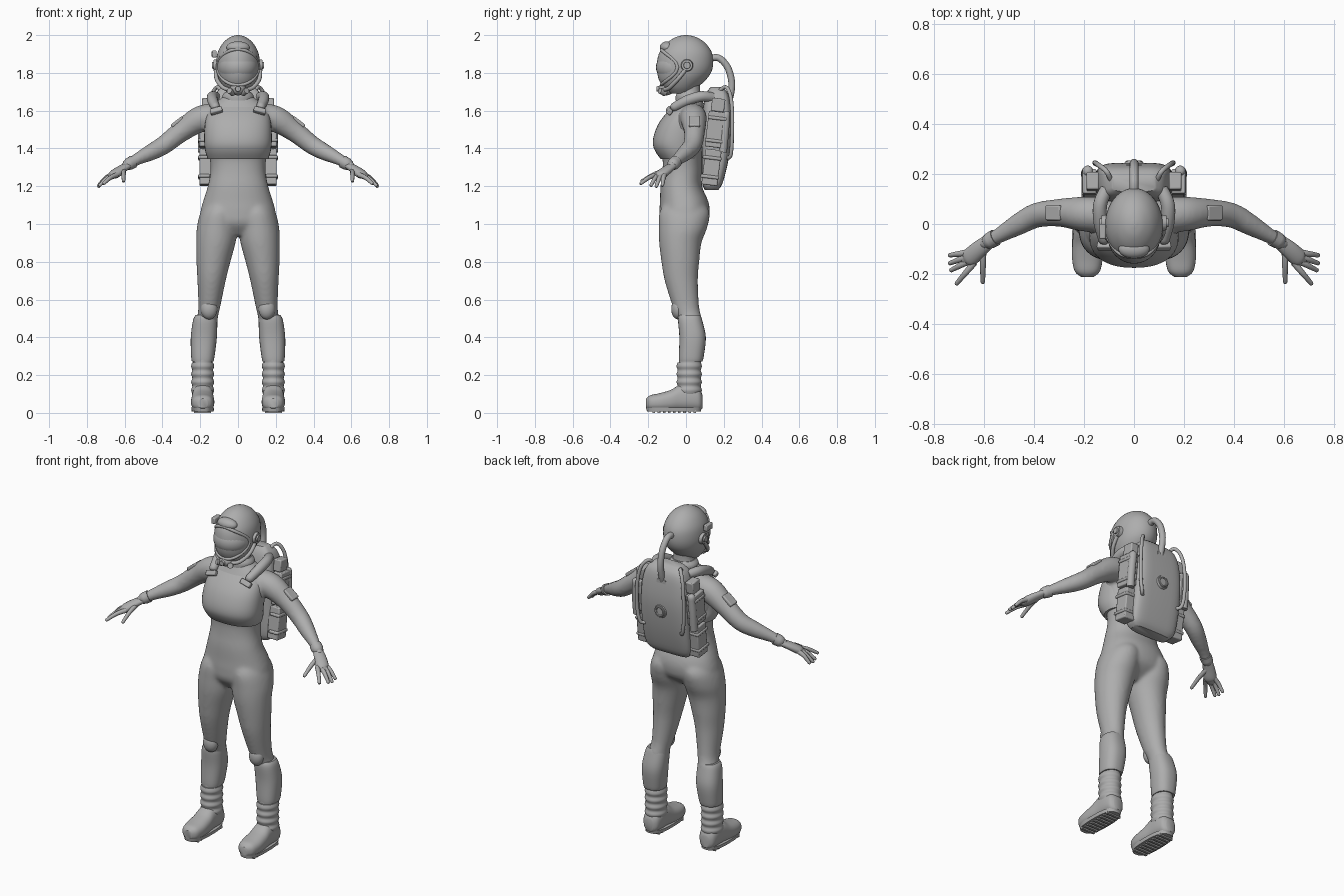
import bpy, bmesh
from math import cos, sin, pi, radians, copysign
from mathutils import Vector, Matrix, Euler

if "Cube" in bpy.data.objects:
    bpy.data.objects.remove(bpy.data.objects["Cube"])

suit = bpy.data.materials.new("suit_grey")
suit.use_nodes = True
GREY = (0.42, 0.42, 0.42, 1)
suit.diffuse_color = GREY
for node in suit.node_tree.nodes:
    if node.type == 'BSDF_PRINCIPLED':
        node.inputs["Base Color"].default_value = GREY
        node.inputs["Roughness"].default_value = 0.6


def smooth(points, sub):
    """Catmull-Rom resampling of tuples of any length."""
    last, out = len(points) - 1, []
    for i in range(last):
        a, b = points[max(i - 1, 0)], points[i]
        c, d = points[i + 1], points[min(i + 2, last)]
        for k in range(sub):
            t = k / sub
            out.append(tuple(
                q + t * ((r - p) + t * ((2 * p - 5 * q + 4 * r - s) + t * (3 * (q - r) + s - p))) / 2
                for p, q, r, s in zip(a, b, c, d)))
    return out + [tuple(points[last])]


def skin(bm, rings):
    """Bridge rings of points and cap both ends."""
    loops = [[bm.verts.new(p) for p in ring] for ring in rings]
    n = len(loops[0])
    for a, b in zip(loops, loops[1:]):
        for i in range(n):
            j = (i + 1) % n
            bm.faces.new((a[i], a[j], b[j], b[i]))
    bm.faces.new(loops[0])
    bm.faces.new(loops[-1])


def loft(bm, sections, axis='Z', power=2, side=1, sub=4, segs=40):
    """Sections are (position, centre, centre, radius, radius) along an axis."""
    rings = []
    for t, cu, cv, ru, rv in smooth(sections, sub):
        ring = []
        for i in range(segs):
            a = 2 * pi * i / segs
            u = side * (cu + ru * copysign(abs(cos(a)) ** (2 / power), cos(a)))
            v = cv + rv * copysign(abs(sin(a)) ** (2 / power), sin(a))
            ring.append((u, v, t) if axis == 'Z' else (u, t, v))
        rings.append(ring)
    skin(bm, rings)


def tube(bm, path, side=1, flat=1, sub=6, segs=16):
    """Path points are (x, y, z, radius); the far end is rounded."""
    pts = [(Vector((side * x, y, z)), r) for x, y, z, r in smooth(path, sub)]
    end, r = pts[-1]
    way = (end - pts[-2][0]).normalized()
    pts += [(end + way * r * k, r * s) for k, s in ((0.5, 0.85), (0.85, 0.45))]
    u, rings = Vector((0.3, 0.5, 0.8)), []
    for i, (p, r) in enumerate(pts):
        t = (pts[min(i + 1, len(pts) - 1)][0] - pts[max(i - 1, 0)][0]).normalized()
        u = (u - t * u.dot(t)).normalized()
        v = t.cross(u)
        ring = []
        for k in range(segs):
            a = 2 * pi * k / segs
            offset = (u * cos(a) + v * sin(a)) * r
            offset.z *= flat
            ring.append(p + offset)
        rings.append(ring)
    skin(bm, rings)


def place(centre, size, rot=(0, 0, 0)):
    turn = Euler([radians(a) for a in rot]).to_matrix().to_4x4()
    return Matrix.Translation(centre) @ turn @ Matrix.Diagonal((*size, 1))


def box(bm, centre, size, rot=(0, 0, 0)):
    bmesh.ops.create_cube(bm, size=1, matrix=place(centre, size, rot))


def ball(bm, centre, size):
    bmesh.ops.create_uvsphere(bm, u_segments=32, v_segments=20, radius=1, matrix=place(centre, size))


def disc(bm, centre, radius, depth, rot):
    bmesh.ops.create_cone(bm, cap_ends=True, segments=28, radius1=1, radius2=0.85, depth=1,
                          matrix=place(centre, (radius, radius, depth), rot))


def finish(name, bm, mirror=False, bevel=0):
    bmesh.ops.recalc_face_normals(bm, faces=bm.faces)
    mesh = bpy.data.meshes.new(name)
    bm.to_mesh(mesh)
    bm.free()
    mesh.materials.append(suit)
    mesh.shade_smooth()
    mesh.set_sharp_from_angle(angle=radians(42))
    obj = bpy.data.objects.new(name, mesh)
    bpy.context.collection.objects.link(obj)
    if bevel:
        mod = obj.modifiers.new("soft_edges", 'BEVEL')
        mod.width, mod.segments = bevel, 2
    if mirror:
        obj.modifiers.new("other_side", 'MIRROR').use_mirror_merge = False
    return obj


def part(name, build, *args, mirror=False, bevel=0, **options):
    """One object from one builder call."""
    bm = bmesh.new()
    build(bm, *args, **options)
    return finish(name, bm, mirror, bevel)


# Body: torso, legs and arms fused into one smooth skin
bm = bmesh.new()
loft(bm, [(.94, 0, -.03, .07, .06), (1, 0, -.015, .2, .12), (1.06, 0, -.008, .2, .133),
          (1.12, 0, -.01, .185, .128), (1.2, 0, -.025, .16, .11), (1.28, 0, -.02, .146, .105),
          (1.35, 0, -.02, .15, .105), (1.42, 0, -.03, .168, .12), (1.5, 0, -.02, .174, .115),
          (1.57, 0, 0, .17, .1), (1.63, 0, .015, .14, .08), (1.67, 0, .02, .085, .064),
          (1.7, 0, .02, .06, .056), (1.78, 0, .02, .058, .056)], power=2.2)
for side in (1, -1):
    loft(bm, [(.1, .187, .02, .045, .05), (.26, .187, .02, .052, .06), (.4, .178, .035, .064, .068),
              (.5, .163, .02, .056, .064), (.56, .152, 0, .058, .07), (.7, .14, -.025, .075, .088),
              (.8, .13, -.03, .09, .1), (.9, .117, -.03, .104, .112), (.98, .11, -.016, .108, .128),
              (1.06, .1, -.008, .098, .133), (1.12, .09, -.01, .07, .1)], side=side)
    tube(bm, [(.1, .035, 1.57, .07), (.2, .04, 1.555, .07), (.3, .045, 1.49, .056),
              (.39, .035, 1.42, .05), (.46, 0, 1.38, .044), (.53, -.04, 1.345, .033),
              (.6, -.08, 1.305, .024)], side=side, segs=28)
body = finish("body", bm)
mod = body.modifiers.new("fuse", 'REMESH')
mod.mode, mod.voxel_size, mod.use_smooth_shade = 'VOXEL', .01, True
mod = body.modifiers.new("relax", 'SMOOTH')
mod.factor, mod.iterations = .5, 8

# Hands: flattened palm, four fingers and thumb
bm = bmesh.new()
tube(bm, [(.57, -.06, 1.318, .027), (.62, -.1, 1.288, .034), (.655, -.132, 1.262, .036),
          (.67, -.142, 1.252, .026)], flat=.55)
for base, tip in [((.64, -.155, 1.26), (.71, -.238, 1.215)), ((.655, -.145, 1.26), (.732, -.185, 1.205)),
                  ((.665, -.13, 1.26), (.737, -.157, 1.2)), ((.67, -.115, 1.26), (.737, -.125, 1.205)),
                  ((.605, -.1, 1.285), (.606, -.232, 1.228))]:
    mid = (Vector(base) + Vector(tip)) / 2 + Vector((0, 0, .008))
    tube(bm, [(*base, .014), (*mid, .012), (*tip, .009)], segs=10, sub=4)
finish("hand", bm, mirror=True)
part("wrist_cuff", tube, [(.555, -.054, 1.33, .034), (.578, -.067, 1.317, .033)], mirror=True)
part("arm_patch", box, (.322, .045, 1.54), (.075, .06, .02), (0, 38, 0), mirror=True, bevel=.006)

# Chest panel, buckles and padded shoulder straps
part("chest_panel", loft, [(1.345, 0, -.03, .16, .105), (1.38, 0, -.04, .172, .12), (1.42, 0, -.05, .178, .125),
     (1.47, 0, -.045, .179, .125), (1.53, 0, -.03, .175, .116), (1.58, 0, -.008, .164, .102),
     (1.625, 0, .01, .13, .075)], power=2.3)
part("strap_buckle", box, (.115, -.088, 1.6), (.065, .03, .03), (-35, 15, 0), mirror=True, bevel=.006)
part("shoulder_strap", tube, [(.11, .14, 1.67, .026), (.135, .08, 1.675, .028), (.135, .01, 1.655, .028),
     (.12, -.06, 1.62, .024)], mirror=True)
part("neck_ring", loft, [(1.655, 0, .02, .085, .075), (1.68, 0, .02, .082, .074), (1.7, 0, .02, .066, .062)])

# Helmet shell, visor and breathing mask
part("helmet", loft, [(1.69, 0, -.03, .05, .055), (1.72, 0, -.03, .078, .088), (1.76, 0, -.02, .1, .122),
     (1.8, 0, -.01, .112, .142), (1.85, 0, -.005, .116, .149), (1.91, 0, -.002, .107, .138),
     (1.96, 0, 0, .078, .1), (1.99, 0, 0, .04, .052), (2, 0, 0, .008, .01)])
part("visor", ball, (0, -.045, 1.83), (.107, .114, .092))
rim = [2 * pi * i / 24 for i in range(25)]
part("visor_rim", tube, [(.108 * cos(a), -.13 + .085 * abs(cos(a)) ** 3, 1.83 + .095 * sin(a), .009)
                         for a in rim], sub=3, segs=10)
part("brow_lens", ball, (0, -.1, 1.935), (.062, .038, .032))
bm = bmesh.new()
ball(bm, (0, -.105, 1.715), (.042, .042, .034))
disc(bm, (0, -.147, 1.715), .016, .02, (90, 0, 0))
for side in (1, -1):
    disc(bm, (side * .036, -.125, 1.7), .018, .035, (70, 0, side * 35))
finish("breathing_mask", bm)
part("mask_hose", tube, [(.118, 0, 1.82, .011), (.112, -.045, 1.765, .011), (.075, -.09, 1.72, .011),
                         (.03, -.12, 1.71, .011)], mirror=True, segs=10)
bm = bmesh.new()
disc(bm, (.118, .005, 1.84), .034, .024, (0, 90, 0))
disc(bm, (.13, .005, 1.84), .02, .016, (0, 90, 0))
finish("ear_cap", bm, mirror=True)
part("helmet_lamp", box, (-.126, -.03, 1.9), (.026, .06, .036), bevel=.005)
part("air_hose", tube, [(0, .11, 1.87, .018), (0, .17, 1.88, .018), (0, .22, 1.83, .018), (0, .242, 1.75, .018),
                        (0, .235, 1.68, .018), (0, .215, 1.62, .018)])

# Backpack with side modules, pipes and rear valve
part("backpack", loft, [(1.18, 0, .135, .12, .035), (1.22, 0, .14, .148, .055), (1.35, 0, .155, .155, .072),
     (1.5, 0, .165, .152, .08), (1.62, 0, .165, .143, .074), (1.69, 0, .165, .12, .058),
     (1.725, 0, .16, .085, .03)], power=4.5)
LEAN = (-7, 0, 0)
bm = bmesh.new()
box(bm, (.17, .135, 1.3), (.07, .085, .19), LEAN)
box(bm, (.178, .16, 1.5), (.055, .1, .19), LEAN)
box(bm, (.165, .17, 1.63), (.05, .07, .07), LEAN)
for z in (1.25, 1.35, 1.44, 1.56):
    box(bm, (.18, .125 + (z - 1.25) * .13, z), (.062, .1, .018), LEAN)
finish("pack_side_module", bm, mirror=True, bevel=.006)
part("pack_cylinder", tube, [(.19, .195, 1.38, .022), (.19, .205, 1.48, .022), (.185, .212, 1.58, .022)], mirror=True)
part("pack_pipe", tube, [(.09, .17, 1.7, .01), (.11, .21, 1.725, .01), (.14, .235, 1.68, .01),
     (.155, .245, 1.58, .01), (.155, .243, 1.44, .01), (.14, .235, 1.36, .01), (.115, .21, 1.35, .01)], mirror=True)
bm = bmesh.new()
disc(bm, (0, .242, 1.46), .042, .016, (-90, 0, 0))
tube(bm, [(.026 * cos(a), .249, 1.46 + .026 * sin(a), .006) for a in rim], sub=1, segs=8)
box(bm, (0, .218, 1.63), (.06, .04, .035))
finish("pack_valve", bm)

# Knee pads and shin guards
part("knee_pad", ball, (.153, -.042, .55), (.044, .036, .055), mirror=True)
part("shin_guard", loft, [(.272, .187, .025, .057, .062), (.3, .186, .028, .062, .066), (.4, .181, .035, .069, .07),
     (.49, .174, .022, .064, .064), (.518, .17, .02, .054, .056)], power=2.4, mirror=True)

# Boots: ribbed ankle, foot, sole and treads
ribs = [(.1 + .021 * i, .187, .017, .055 + .006 * (i % 2), .061 + .006 * (i % 2)) for i in range(9)]
part("boot_ankle", loft, ribs, mirror=True)
part("boot_foot", loft, [(-.212, .187, .05, .025, .025), (-.19, .187, .053, .05, .04), (-.14, .187, .056, .061, .048),
     (-.08, .187, .065, .06, .057), (-.03, .187, .08, .056, .07), (.03, .187, .08, .055, .07),
     (.07, .187, .07, .047, .058), (.087, .187, .06, .026, .035)], axis='Y', power=2.4, mirror=True)
bm = bmesh.new()
loft(bm, [(.008, .187, -.064, .058, .143), (.028, .187, -.064, .061, .147)], power=2.7, sub=1)
for i in range(9):
    box(bm, (.187, -.17 + .027 * i, .007), (.09, .014, .014))
finish("boot_sole", bm, mirror=True)
